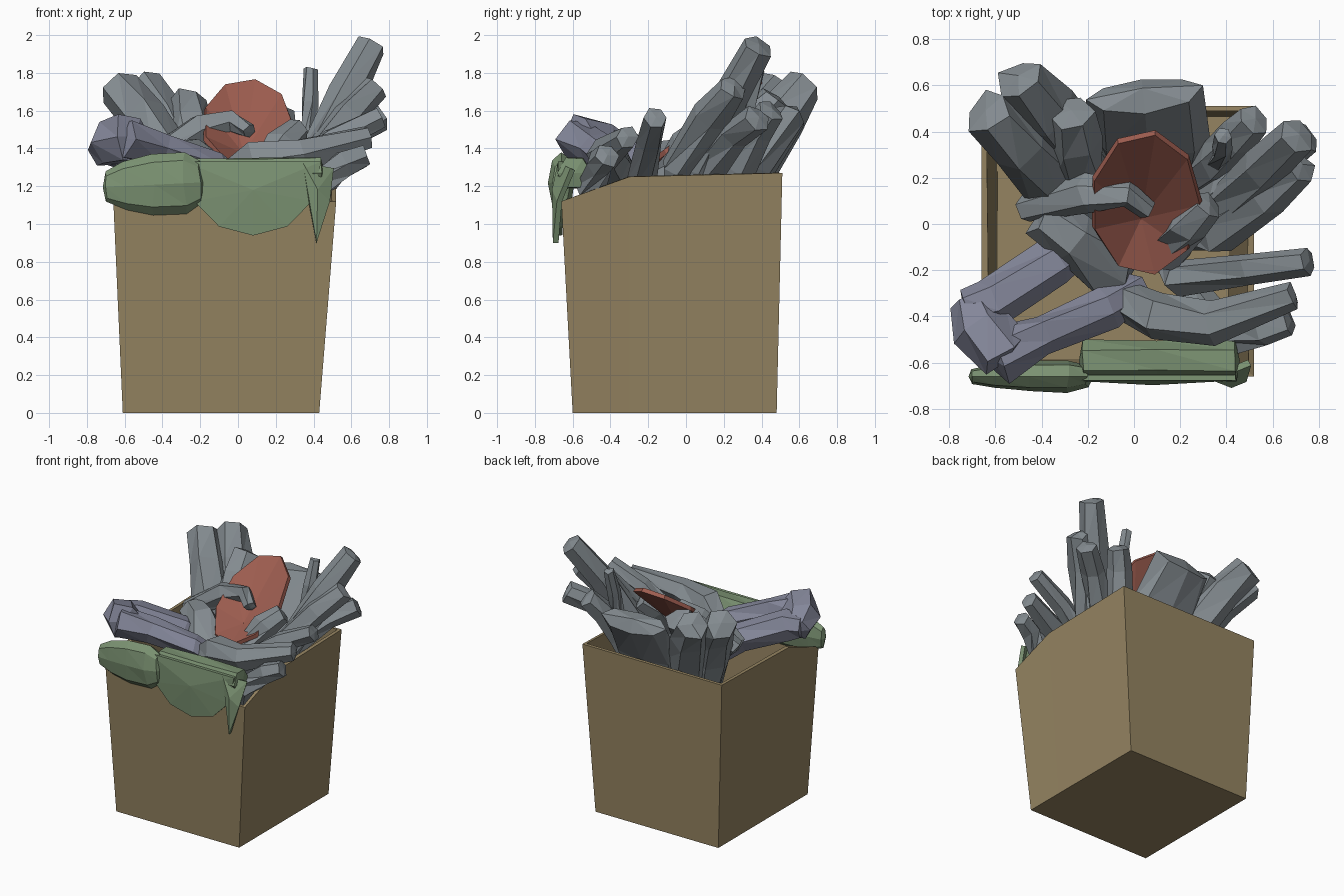
import bpy, bmesh, math, random
from mathutils import Vector

if "Cube" in bpy.data.objects:
    bpy.data.objects.remove(bpy.data.objects["Cube"])
random.seed(4)


def material(name, c):
    m = bpy.data.materials.new(name)
    m.diffuse_color = (*c, 1)
    m.use_nodes = True
    m.node_tree.nodes["Principled BSDF"].inputs["Base Color"].default_value = m.diffuse_color
    return m


CARD = material("cardboard", (0.30, 0.23, 0.12))
SLATE = material("slate", (0.23, 0.26, 0.28))
LILAC = material("lilac", (0.23, 0.24, 0.32))
GREEN = material("green", (0.20, 0.29, 0.17))
RED = material("red", (0.34, 0.11, 0.08))


def finish(name, bm, mat):
    bmesh.ops.recalc_face_normals(bm, faces=bm.faces)
    me = bpy.data.meshes.new(name)
    bm.to_mesh(me)
    bm.free()
    ob = bpy.data.objects.new(name, me)
    me.materials.append(mat)
    bpy.context.collection.objects.link(ob)
    return ob


def stick(name, P, radii, mat=SLATE, sides=6, sx=1.0, sy=1.0, jit=0.14):
    """Faceted irregular rod through points P with one radius per point."""
    bm = bmesh.new()
    P = [Vector(p) for p in P]
    rings = []
    for i, p in enumerate(P):
        d = P[min(i + 1, len(P) - 1)] - P[max(i - 1, 0)]
        q = d.to_track_quat('Z', 'Y')
        ring = []
        for k in range(sides):
            a = math.tau * k / sides
            s = radii[i] * random.uniform(1 - jit, 1 + jit)
            lift = random.uniform(-1, 1) * radii[i] * jit
            ring.append(bm.verts.new(p + q @ Vector((math.cos(a) * s * sx, math.sin(a) * s * sy, lift))))
        rings.append(ring)
    for a, b in zip(rings, rings[1:]):
        for k in range(sides):
            j = (k + 1) % sides
            bm.faces.new((a[k], a[j], b[j]))
            bm.faces.new((a[k], b[j], b[k]))
    for ring, e, o in ((rings[0], 0, 1), (rings[-1], -1, -2)):
        c = bm.verts.new(P[e] + (P[e] - P[o]).normalized() * radii[e] * .2)
        for k in range(sides):
            bm.faces.new((ring[k], ring[(k + 1) % sides], c))
    return finish(name, bm, mat)


def rod(name, base, tip, r):
    """Rod leaning out of the box: rooted below its rim point, slightly bowed."""
    b, t = Vector(base), Vector(tip)
    root = b * .6
    root.z = b.z - .4
    mid = b.lerp(t, .55) + Vector((0, 0, .03))
    stick(name, (root, b, mid, t), (r * .9, r * 1.1, r, r * .85))


def sheet(name, outline, centre, mat, thick):
    """Faceted fan around a raised centre, given thickness."""
    bm = bmesh.new()
    vs = [bm.verts.new(p) for p in outline]
    c = bm.verts.new(centre)
    for a, b in zip(vs, vs[1:] + vs[:1]):
        bm.faces.new((a, b, c))
    ob = finish(name, bm, mat)
    m = ob.modifiers.new("thickness", 'SOLIDIFY')
    m.thickness, m.offset = thick, 0


# open tapered box with a lowered front rim
bm = bmesh.new()
lo, hi = [], []
for x0, x1 in ((-.61, -.66), (.43, .52)):
    for y0, y1, z in ((-.60, -.66, 1.12), (-.30, -.30, 1.25), (.48, .51, 1.27)):
        lo.append(bm.verts.new((x0, y0, 0)))
        hi.append(bm.verts.new((x1, y1, z)))
loop = (0, 3, 4, 5, 2, 1)
bm.faces.new([lo[i] for i in loop])
for a, b in zip(loop, loop[1:] + loop[:1]):
    bm.faces.new((lo[a], lo[b], hi[b], hi[a]))
box = finish("box", bm, CARD)
mod = box.modifiers.new("walls", 'SOLIDIFY')
mod.thickness = 0.03
mod.offset = -1 if box.data.polygons[0].normal.z < 0 else 1

# grey rods: rim point, tip, radius
rod("tall_rod", (.39, .07, 1.3), (.71, .38, 1.94), .095)
rod("right_rod", (.39, -.03, 1.3), (.72, .25, 1.72), .095)
rod("right_low_rod", (.40, .12, 1.3), (.74, .38, 1.56), .085)
rod("back_right_rod", (.36, .28, 1.3), (.52, .45, 1.60), .08)
rod("thin_rod", (.37, .27, 1.35), (.385, .38, 1.82), .045)
rod("back_left_rod", (-.25, .33, 1.3), (-.49, .63, 1.73), .13)
rod("left_rod", (-.34, .18, 1.3), (-.63, .48, 1.72), .13)
rod("short_rod", (-.24, .22, 1.3), (-.27, .48, 1.66), .11)
rod("front_right_rod", (.2, -.23, 1.22), (.75, -.16, 1.56), .07)
rod("corner_rod", (.42, -.5, 1.2), (.67, -.42, 1.36), .075)
rod("inner_rod", (.14, -.12, 1.25), (.32, .08, 1.5), .09)
rod("hook_base", (-.12, -.18, 1.27), (-.40, .03, 1.36), .12)

# bent grey pieces and broad slab at the back
stick("bent_rod", ((-.05, -.33, 1.24), (.1, -.4, 1.33), (.34, -.43, 1.37), (.69, -.31, 1.46)), (.09, .11, .1, .06))
stick("hook_arm", ((-.47, .06, 1.33), (-.2, .13, 1.5), (-.03, .13, 1.54), (.06, .06, 1.49)), (.06, .09, .065, .04))
stick("back_slab", ((.05, .2, .85), (.06, .37, 1.3), (.04, .56, 1.58)), (.24, .28, .25), sides=8, sy=.36, jit=.1)

# lilac pair of knuckled limbs meeting at a knob
stick("front_limb", ((.02, -.28, 1.2), (-.12, -.36, 1.31), (-.4, -.48, 1.4), (-.6, -.57, 1.45)),
      (.07, .09, .09, .12), LILAC)
stick("rear_limb", ((-.22, -.08, 1.18), (-.34, -.16, 1.3), (-.62, -.33, 1.4), (-.72, -.36, 1.4)),
      (.08, .1, .11, .09), LILAC)
stick("knob", ((-.71, -.33, 1.39), (-.67, -.44, 1.43), (-.56, -.57, 1.46)), (.09, .12, .13), LILAC)

# red folded cup: a tilted oval folded about its low centre
oval = []
for k in range(9):
    a = math.tau * k / 9
    u, v = math.cos(a), math.sin(a)
    oval.append((.05 + .24 * u, .09 + .31 * v, 1.53 + .23 * v))
sheet("red_sheet", oval, (.03, .03, 1.36), RED, .03)

# green cloth folded over the front rim
arc = [(.08 + .36 * math.cos(a), -.665, 1.33 - .39 * abs(math.sin(a)) ** .9)
       for a in (math.pi * k / 6 for k in range(7))]
sheet("cloth_drape", arc, (.08, -.685, 1.18), GREEN, .025)
stick("cloth_roll", [(x, -.59, 1.27) for x in (-.22, .1, .44)], (.09,) * 3, GREEN, jit=.06)
stick("cloth_left_fold", [(x, -.66, 1.21 + .05 * (x + .4)) for x in (-.70, -.6, -.45, -.28, -.2)],
      (.08, .13, .165, .17, .12), GREEN, sides=8, sx=.4, sy=1, jit=.06)
tip = [(.34, -.665, 1.32), (.5, -.6, 1.29), (.48, -.67, 1.12), (.415, -.69, .9)]
sheet("cloth_right_tip", tip, (.42, -.695, 1.18), GREEN, .03)
